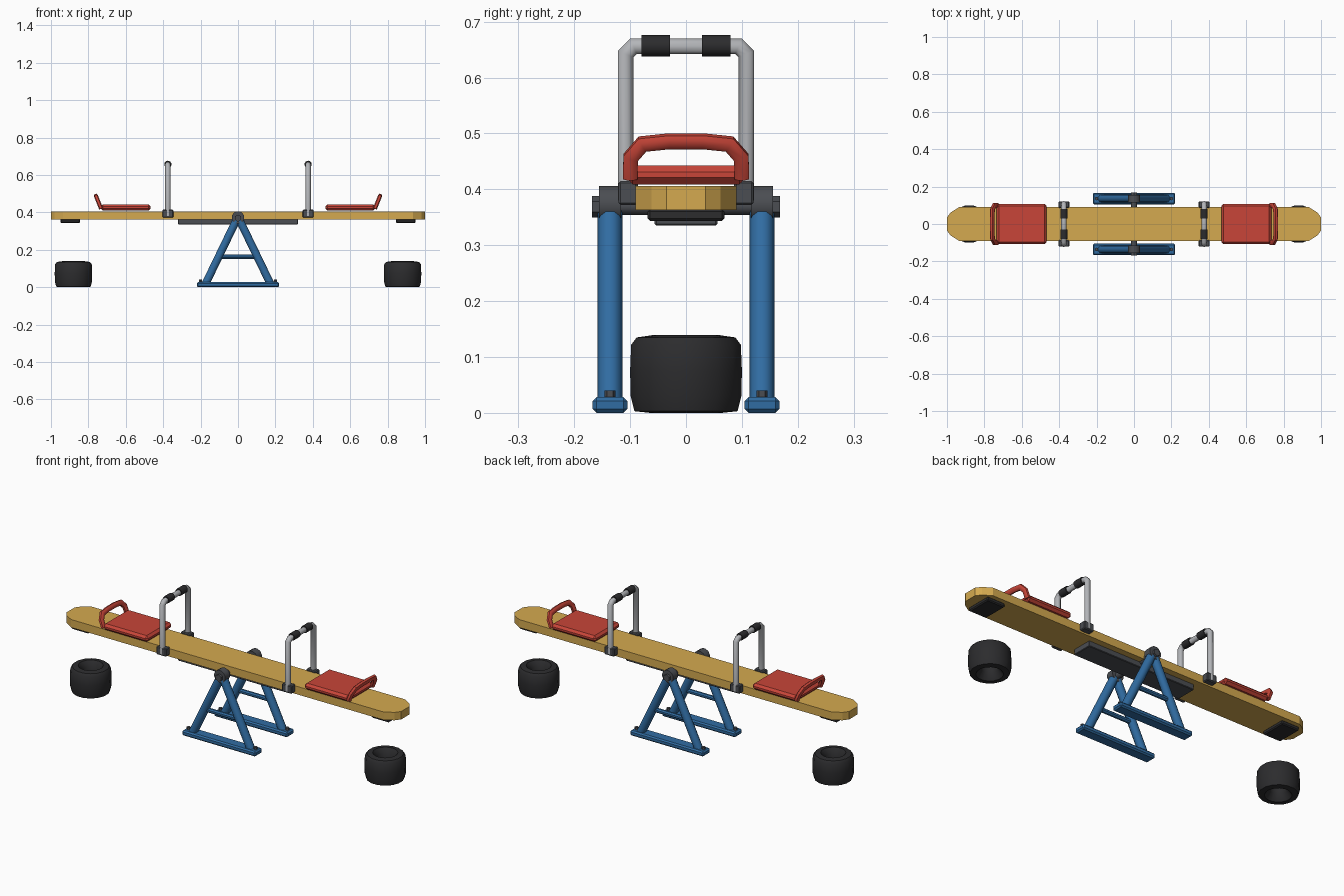
import bpy, bmesh, math
from mathutils import Vector

if "Cube" in bpy.data.objects:
    bpy.data.objects.remove(bpy.data.objects["Cube"])


def material(name, rgb):
    m = bpy.data.materials.new(name)
    m.diffuse_color = (*rgb, 1)
    m.use_nodes = True
    m.node_tree.nodes["Principled BSDF"].inputs["Base Color"].default_value = m.diffuse_color
    return m


YELLOW = material("yellow_paint", (0.66, 0.40, 0.08))
RED = material("red_plastic", (0.58, 0.06, 0.04))
BLUE = material("blue_paint", (0.03, 0.15, 0.36))
RUBBER = material("black_rubber", (0.025, 0.025, 0.027))
IRON = material("dark_iron", (0.07, 0.075, 0.085))
STEEL = material("steel", (0.45, 0.46, 0.48))


def finish(name, bm, mat, smooth=True):
    bmesh.ops.recalc_face_normals(bm, faces=bm.faces)
    me = bpy.data.meshes.new(name)
    bm.to_mesh(me)
    bm.free()
    me.materials.append(mat)
    ob = bpy.data.objects.new(name, me)
    bpy.context.collection.objects.link(ob)
    if smooth:
        bpy.ops.object.select_all(action='DESELECT')
        bpy.context.view_layer.objects.active = ob
        ob.select_set(True)
        bpy.ops.object.shade_smooth_by_angle(angle=math.radians(40))
    return ob


def bridge(bm, rings, caps=True):
    n = len(rings[0])
    for a, b in zip(rings, rings[1:]):
        for i in range(n):
            j = (i + 1) % n
            bm.faces.new((a[i], a[j], b[j], b[i]))
    if caps:
        bm.faces.new(rings[0])
        bm.faces.new(rings[-1])


def box(name, lo, hi, mat, bevel=0.0):
    bm = bmesh.new()
    bmesh.ops.create_cube(bm, size=1)
    for v in bm.verts:
        v.co = Vector([(l + h) / 2 + c * (h - l) for l, h, c in zip(lo, hi, v.co)])
    if bevel:
        bmesh.ops.bevel(bm, geom=bm.edges[:], offset=bevel, segments=1, affect='EDGES')
    return finish(name, bm, mat, False)


def circle(r, n):
    return [(r * math.cos(2 * math.pi * (i + 0.5) / n),
             r * math.sin(2 * math.pi * (i + 0.5) / n)) for i in range(n)]


def sweep(name, path, normal, section, mat):
    """Mitred sweep of a section along a path lying in the plane of 'normal'."""
    bm = bmesh.new()
    pts, nrm = [Vector(p) for p in path], Vector(normal).normalized()
    dirs = [(b - a).normalized() for a, b in zip(pts, pts[1:])]
    rings = []
    for i, p in enumerate(pts):
        d0, d1 = dirs[max(i - 1, 0)], dirs[min(i, len(dirs) - 1)]
        t = (d0 + d1).normalized()
        side = t.cross(nrm) / t.dot(d0)
        rings.append([bm.verts.new(p + side * a + nrm * b) for a, b in section])
    bridge(bm, rings)
    return finish(name, bm, mat)


def rod_y(name, x, z, y0, y1, r, n, mat):
    return sweep(name, [(x, y0, z), (x, y1, z)], (0, 0, 1), circle(r, n), mat)


def extrude_outline(name, outline, z0, z1, mat):
    bm = bmesh.new()
    bridge(bm, [[bm.verts.new((x, y, z)) for x, y in outline] for z in (z0, z1)])
    return finish(name, bm, mat, False)


def lathe(name, profile, cx, n, mat):
    """Closed ring turned about a vertical axis at cx."""
    bm = bmesh.new()
    rings = [[bm.verts.new((cx + x, y, z)) for x, y in circle(r, n)] for r, z in profile]
    bridge(bm, rings + rings[:1], caps=False)
    return finish(name, bm, mat)


# Plank with faceted round ends
q = [(0.935, 0.09), (0.98, 0.062), (1.0, 0.035)]
end = [(x, -y) for x, y in q] + q[::-1]
extrude_outline("plank", end + [(-x, -y) for x, y in end], 0.363, 0.406, YELLOW)
box("under_plate", (-0.32, -0.056, 0.335), (0.32, 0.056, 0.366), IRON, 0.003)

# Pivot axle
rod_y("axle", 0, 0.37, -0.16, 0.16, 0.016, 12, IRON)

for sy, tag in ((-1, "front"), (1, "back")):
    y = 0.136 * sy
    # A-frame support
    rod_y(tag + "_hub", 0, 0.373, y - 0.02, y + 0.02, 0.034, 12, IRON)
    rod_y(tag + "_axle_nut", 0, 0.369, 0.155 * sy, 0.168 * sy, 0.019, 6, IRON)
    box(tag + "_foot", (-0.22, y - 0.031, 0), (0.22, y + 0.031, 0.028), BLUE, 0.007)
    sweep(tag + "_crossbar", [(-0.095, y, 0.163), (0.095, y, 0.163)], (0, 1, 0),
          circle(0.012, 8), BLUE)
    for sx in (-1, 1):
        sweep(tag + "_leg", [(0.175 * sx, y, 0.015), (0.008 * sx, y, 0.36)], (0, 1, 0),
              circle(0.022, 10), BLUE)
        sweep(tag + "_foot_bolt", [(0.2 * sx, y, 0.02), (0.2 * sx, y, 0.04)], (0, 1, 0),
              circle(0.01, 6), IRON)

for s, tag in ((-1, "left"), (1, "right")):
    def span(a, b):
        return min(a * s, b * s), max(a * s, b * s)

    # Hoop handle with grips and side brackets
    hx = 0.375 * s
    half = [(0.108, 0.38), (0.108, 0.642), (0.094, 0.656)]
    hoop = [(hx, -y, z) for y, z in half] + [(hx, y, z) for y, z in half[::-1]]
    sweep(tag + "_handle", hoop, (1, 0, 0), circle(0.0145, 10), STEEL)
    x0, x1 = span(0.346, 0.404)
    for sy in (-1, 1):
        rod_y(tag + "_grip", hx, 0.657, 0.029 * sy, 0.08 * sy, 0.0195, 10, RUBBER)
        ya, yb = sorted((0.086 * sy, 0.121 * sy))
        box(tag + "_handle_bracket", (x0, ya, 0.372), (x1, yb, 0.415), IRON, 0.004)

    # Seat cushion and looped backrest
    x0, x1 = span(0.467, 0.735)
    box(tag + "_seat", (x0, -0.108, 0.409), (x1, 0.108, 0.443), RED, 0.012)
    arc = [(0.1, 0.42), (0.099, 0.457), (0.078, 0.481), (0.03, 0.486)]
    loop = [(-y, z) for y, z in arc] + [(y, z) for y, z in arc[::-1]]
    back = [((0.732 + (z - 0.42) * 0.4) * s, y, z) for y, z in loop]
    a, b, c = 0.013, 0.011, 0.006
    octagon = [(a, c), (c, b), (-c, b), (-a, c), (-a, -c), (-c, -b), (c, -b), (a, -c)]
    sweep(tag + "_backrest", back, (s, 0, -0.4), octagon, RED)

    # Rubber pad under the plank end and tyre on the ground
    x0, x1 = span(0.845, 0.95)
    box(tag + "_bump_pad", (x0, -0.069, 0.343), (x1, 0.069, 0.365), RUBBER, 0.005)
    tyre = [(0.042, 0.03), (0.042, 0.112), (0.062, 0.139), (0.09, 0.135), (0.1, 0.122),
            (0.102, 0.075), (0.101, 0.03), (0.094, 0.003), (0.065, 0.0)]
    lathe(tag + "_tyre", tyre, 0.88 * s, 16, RUBBER)
